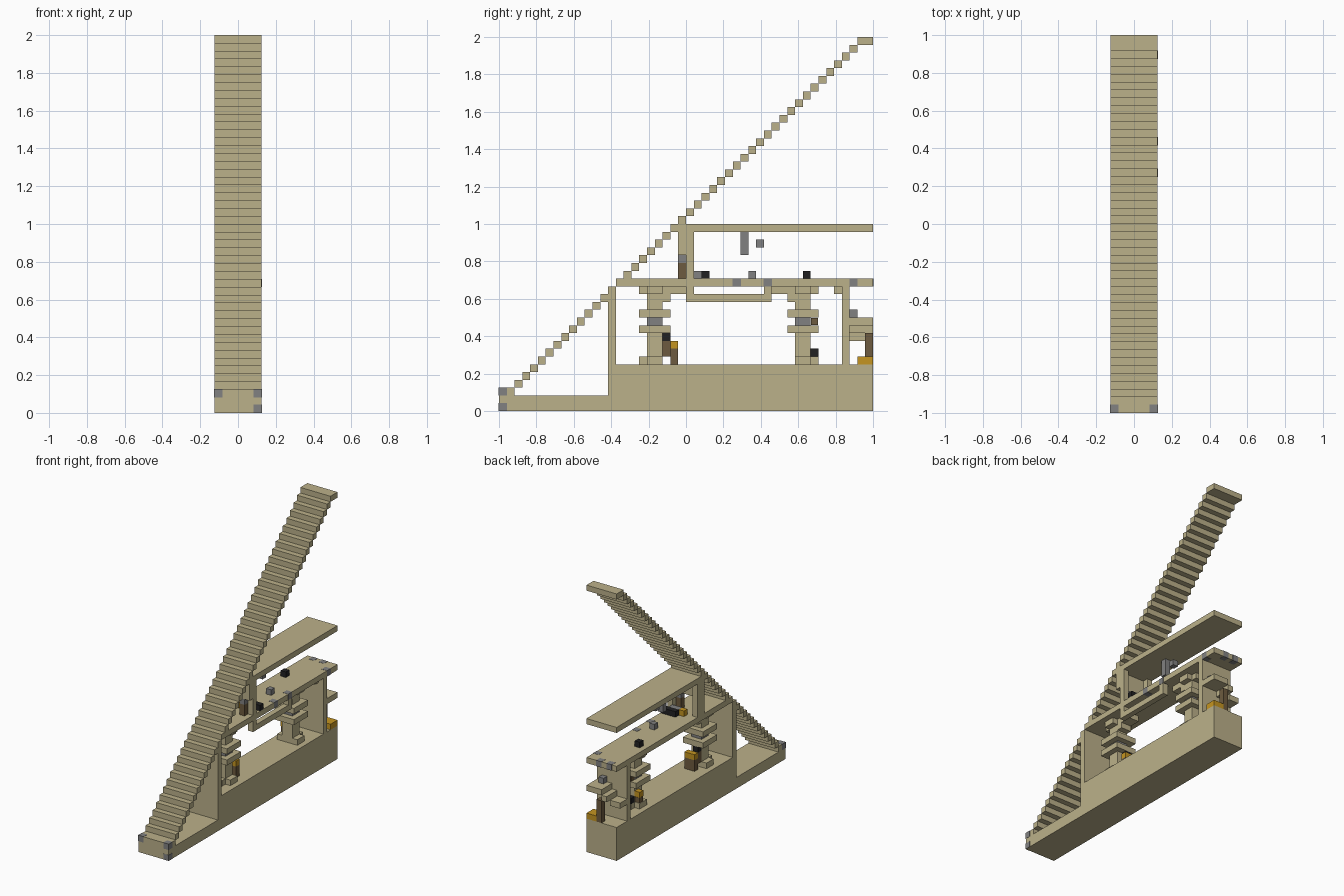
import bpy

U = 1 / 24          # edge of one block; the model is 6 x 48 x 48 blocks
EPS = 0.0015        # lets inlaid blocks sit just proud of what surrounds them

cube = bpy.data.objects.get("Cube")
if cube:
    bpy.data.objects.remove(cube, do_unlink=True)


def material(name, rgb):
    m = bpy.data.materials.new(name)
    m.use_nodes = True
    m.diffuse_color = (*rgb, 1)
    m.node_tree.nodes["Principled BSDF"].inputs["Base Color"].default_value = (*rgb, 1)
    return m


SAND = material("sandstone", (0.50, 0.44, 0.255))
GRAY = material("gray stone", (0.22, 0.22, 0.22))
BLACK = material("black", (0.015, 0.015, 0.016))
GOLD = material("gold", (0.56, 0.30, 0.015))
BROWN = material("brown wood", (0.155, 0.105, 0.05))

FACES = [(0, 2, 3, 1), (4, 5, 7, 6), (0, 1, 5, 4),
         (2, 6, 7, 3), (0, 4, 6, 2), (1, 3, 7, 5)]


def blocks(name, mat, boxes, grow=0.0):
    """One object from boxes given as inclusive block ranges (x, y, z)."""
    verts, faces = [], []
    for ranges in boxes:
        spans = []
        for r, offset in zip(ranges, (3, 24, 0)):
            lo, hi = r if isinstance(r, tuple) else (r, r)
            spans.append(((lo - offset) * U - grow, (hi + 1 - offset) * U + grow))
        base = len(verts)
        verts += [(x, y, max(z, 0)) for x in spans[0] for y in spans[1] for z in spans[2]]
        faces += [tuple(base + i for i in f) for f in FACES]
    mesh = bpy.data.meshes.new(name)
    mesh.from_pydata(verts, [], faces)
    mesh.materials.append(mat)
    mesh.update()
    obj = bpy.data.objects.new(name, mesh)
    bpy.context.collection.objects.link(obj)
    return obj


FULL = (0, 5)

# Base and the long flight of steps
blocks("low_base", SAND, [(FULL, (0, 47), (0, 1))])
blocks("raised_base", SAND, [(FULL, (14, 47), (2, 5))])
blocks("long_stair", SAND,
       [(FULL, (0, 1), 2)] + [(FULL, j, j + 1) for j in range(2, 46)]
       + [(FULL, (46, 47), 47)])

# Floors and cross walls
blocks("front_wall", SAND, [(FULL, 14, (6, 14))])
blocks("back_wall", SAND, [(FULL, 44, (6, 15)), ((1, 4), 43, 15)])
blocks("middle_floor", SAND, [(FULL, (16, 47), 16)])
blocks("upper_floor", SAND, [(FULL, (24, 47), 23)])
blocks("upper_doorway", SAND,
       [(i, 24, (17, 22)) for i in (0, 5)] + [(i, 23, (17, 23)) for i in (0,)]
       + [((1, 5), 23, (20, 23))])


# Carved columns, the second mirroring the first
def column(name, start, inner):
    outer_j = start - 1 if inner > 0 else start + 2
    inner_j = start + 2 if inner > 0 else start - 1
    arm = sorted((inner_j, inner_j + 2 * inner))
    both = (start, start + 1)
    ring = (start - 1, start + 2)
    blocks(name, SAND, [
        ((2, 3), both, (7, 9)), ((2, 3), both, (13, 14)),
        ((1, 4), both, 6), ((2, 3), outer_j, 6),
        ((1, 4), ring, 10), ((1, 4), ring, 12),
        ((1, 4), both, 15), ((2, 3), outer_j, 15),
        ((2, 3), tuple(arm), 15), ((2, 3), inner_j, 14)])
    blocks(name + "_band", GRAY, [((2, 3), both, 11)])


column("front_column", 19, 1)
column("rear_column", 38, -1)

# Hanging frame under the middle floor
blocks("hanging_frame", SAND, [(5, (24, 34), 14), (5, 24, 15), (5, 34, 15)])

# Small stair at the back
blocks("back_steps", SAND,
       [((3, 5), (45, 47), 11), (2, (45, 47), 10), ((0, 1), (45, 46), 9)])
blocks("back_step_stone", GRAY, [(4, 45, 12)])
blocks("back_post", BROWN, [(3, 47, (6, 9))])
blocks("back_gold", GOLD, [((4, 5), (46, 47), 6)])

# Gray stones set into the sandstone
blocks("inlaid_stones", GRAY,
       [(0, 0, 2), (5, 0, 2), (5, 0, 0)]
       + [(5, j, 16) for j in (30, 34, 45)] + [(i, 47, 16) for i in (1, 3)], EPS)

# Furnishings on the middle floor
blocks("doorway_post", BROWN, [(4, 23, (17, 18))])
blocks("doorway_post_cap", GRAY, [(4, 23, 19)])
blocks("floor_stones", GRAY, [((3, 4), 25, 17), (3, 32, 17)])
blocks("floor_dark_blocks", BLACK, [((3, 5), 26, 17), (1, 39, 17)])
blocks("floor_gold", GOLD, [(2, 25, 17)])
blocks("hanging_lamp", GRAY, [(2, 31, (20, 22)), (2, 33, 21)])

# Furnishings on the raised base
blocks("front_stool", BROWN, [(2, 21, (7, 8)), ((2, 3), 22, (6, 7))])
blocks("front_gold", GOLD, [((2, 3), 22, 8)])
blocks("front_dark_block", BLACK, [(2, 21, 9)])
blocks("rear_stool", BROWN, [(1, 39, 7), (2, 40, 11)], -EPS)
blocks("rear_gold", GOLD, [(1, 39, 8)])
blocks("rear_dark_block", BLACK, [(2, 40, 7)])
